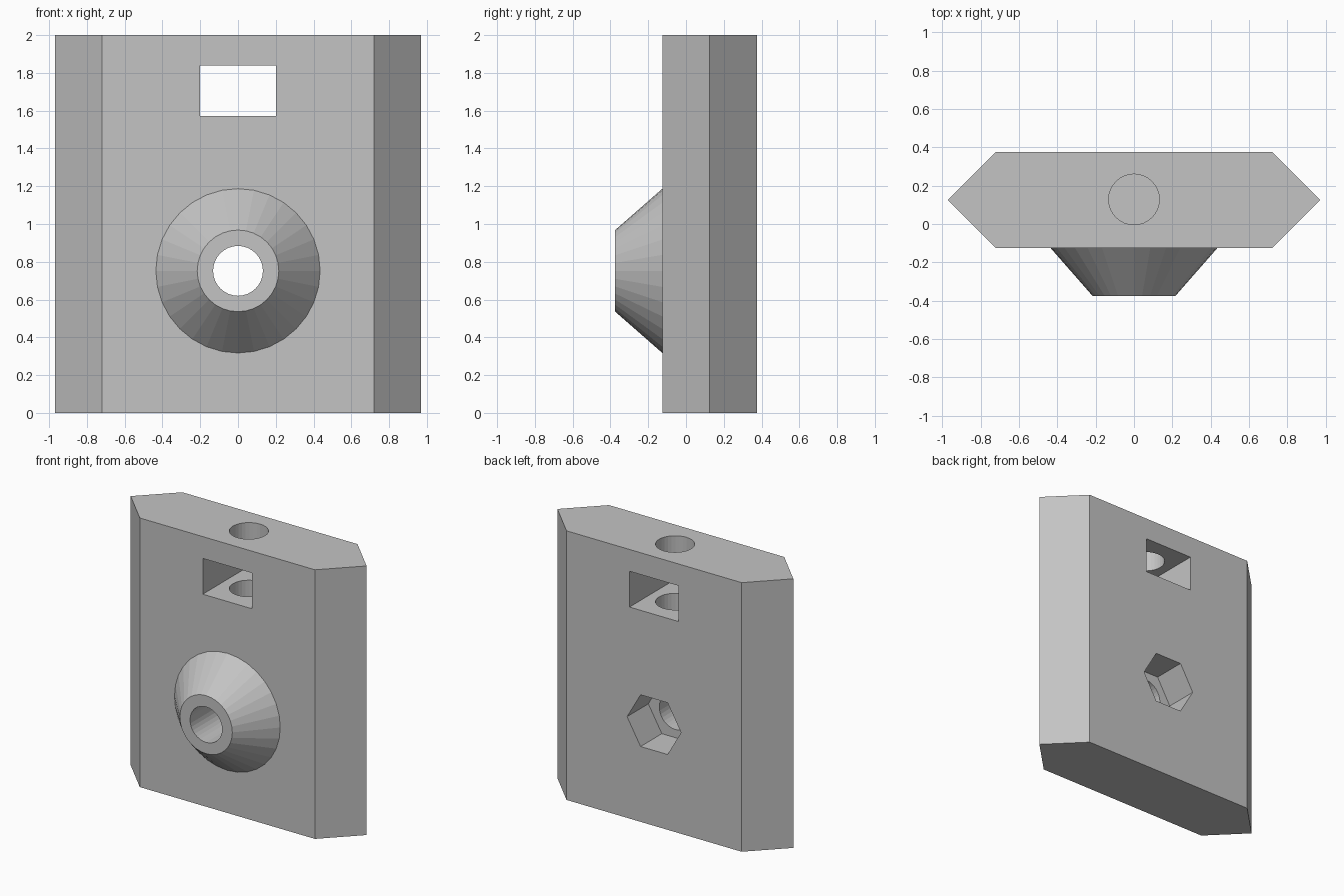
import bpy
import bmesh
import math
from mathutils import Matrix, Vector

cube = bpy.data.objects.get("Cube")
if cube:
    bpy.data.objects.remove(cube, do_unlink=True)

grey = bpy.data.materials.new("plain grey")
grey.use_nodes = True
grey.diffuse_color = (0.55, 0.55, 0.55, 1)
grey.node_tree.nodes["Principled BSDF"].inputs["Base Color"].default_value = (0.55, 0.55, 0.55, 1)

FRONT, MID, BACK = -0.125, 0.125, 0.375
BORE_Z = 0.752
BORE_R = 0.132


def make_object(name, bm):
    bmesh.ops.recalc_face_normals(bm, faces=bm.faces)
    mesh = bpy.data.meshes.new(name)
    bm.to_mesh(mesh)
    bm.free()
    mesh.materials.append(grey)
    obj = bpy.data.objects.new(name, mesh)
    bpy.context.collection.objects.link(obj)
    return obj


def frustum(name, start, end, r1, r2, sides, turn=0):
    """Cone section or prism between two points on one axis."""
    start, end = Vector(start), Vector(end)
    axis = end - start
    matrix = (Matrix.Translation((start + end) / 2)
              @ axis.to_track_quat('Z', 'Y').to_matrix().to_4x4()
              @ Matrix.Rotation(turn, 4, 'Z'))
    bm = bmesh.new()
    bmesh.ops.create_cone(bm, cap_ends=True, segments=sides, radius1=r1,
                          radius2=r2, depth=axis.length, matrix=matrix)
    return make_object(name, bm)


def combine(target, tool, operation):
    mod = target.modifiers.new(tool.name, 'BOOLEAN')
    mod.operation = operation
    mod.solver = 'EXACT'
    mod.object = tool
    bpy.context.view_layer.objects.active = target
    bpy.ops.object.modifier_apply(modifier=mod.name)
    bpy.data.objects.remove(tool, do_unlink=True)


# Upright plate with pointed side edges
bm = bmesh.new()
outline = [(-0.72, FRONT), (0.72, FRONT), (0.97, MID),
           (0.72, BACK), (-0.72, BACK), (-0.97, MID)]
base = bm.faces.new([bm.verts.new((x, y, 0)) for x, y in outline])
grown = bmesh.ops.extrude_face_region(bm, geom=[base])["geom"]
bmesh.ops.translate(bm, vec=(0, 0, 2),
                    verts=[g for g in grown if isinstance(g, bmesh.types.BMVert)])
plate = make_object("plate", bm)

# Conical boss, sunk slightly into the plate along its own slope
slope = (0.435 - 0.216) / 0.25
sink = 0.02
boss = frustum("boss", (0, FRONT, BORE_Z), (0, -0.375, BORE_Z), 0.435, 0.216, 32)
foot = frustum("boss_foot", (0, FRONT + sink, BORE_Z), (0, FRONT - sink, BORE_Z),
               0.3, 0.3, 32)
combine(boss, foot, 'UNION')
combine(plate, boss, 'UNION')

# Rectangular window through the plate
bm = bmesh.new()
bmesh.ops.create_cube(bm, size=1, matrix=Matrix.Translation((0, MID, 1.705))
                      @ Matrix.Diagonal((0.404, 0.8, 0.266, 1)))
combine(plate, make_object("window_cutter", bm), 'DIFFERENCE')

# Bore, hexagonal nut pocket and blind hole from the top
combine(plate, frustum("bore_cutter", (0, -0.6, BORE_Z), (0, 0.6, BORE_Z),
                       BORE_R, BORE_R, 32), 'DIFFERENCE')
# Create_cone starts its corners on local y, so the turn puts corners sideways
combine(plate, frustum("nut_cutter", (0, MID, BORE_Z), (0, 0.6, BORE_Z),
                       0.222, 0.222, 6, math.pi / 2), 'DIFFERENCE')
combine(plate, frustum("top_hole_cutter", (0, 0.128, 1.25), (0, 0.128, 2.2),
                       BORE_R, BORE_R, 32), 'DIFFERENCE')
